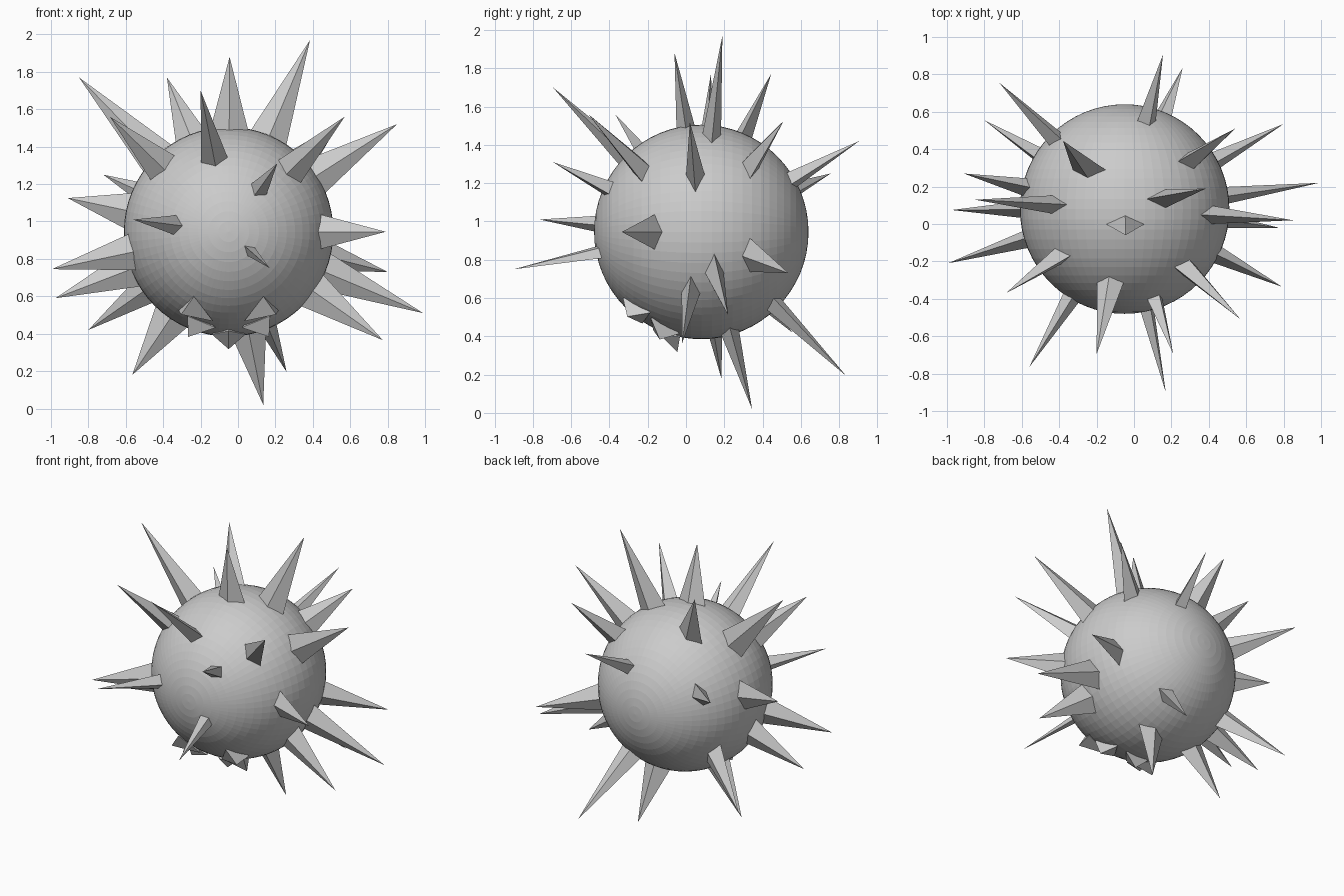
import bpy, bmesh, math
from mathutils import Vector, Matrix

if "Cube" in bpy.data.objects:
    bpy.data.objects.remove(bpy.data.objects["Cube"])

C = Vector((-0.05, 0.08, 0.945))   # body centre
R = 0.56                           # body radius


def add_object(name, bm):
    bmesh.ops.recalc_face_normals(bm, faces=bm.faces)
    me = bpy.data.meshes.new(name)
    bm.to_mesh(me)
    bm.free()
    ob = bpy.data.objects.new(name, me)
    bpy.context.collection.objects.link(ob)
    return ob


def pyramid(name, base, tip, wide, a, b):
    """Four-sided pyramid with a diamond base of half-diagonals a and b."""
    axis = (tip - base).normalized()
    wide = wide.normalized()
    narrow = wide.cross(axis).normalized()
    bm = bmesh.new()
    ring = [bm.verts.new(base + o) for o in
            (wide * a, narrow * b, wide * -a, narrow * -b)]
    top = bm.verts.new(tip)
    bm.faces.new(ring)
    for i in range(4):
        bm.faces.new((ring[i], ring[(i + 1) % 4], top))
    add_object(name, bm)


# body: flat-shaded sphere with its poles along y
bm = bmesh.new()
bmesh.ops.create_uvsphere(bm, u_segments=64, v_segments=32, radius=R)
bmesh.ops.transform(bm, verts=bm.verts,
                    matrix=Matrix.Translation(C) @ Matrix.Rotation(math.pi / 2, 4, 'X'))
add_object("body", bm)

# spines: tip positions, each spine points straight out of the body
tips = [
    (0.17, -0.90, 0.75), (-0.56, -0.765, 1.01), (0.21, -0.695, 1.31), (-0.20, -0.695, 1.70),
    (-0.85, 0.13, 1.77), (-0.38, 0.445, 1.77), (-0.045, -0.06, 1.88), (0.385, 0.19, 1.97),
    (0.57, -0.51, 1.56), (0.54, 0.51, 1.525), (0.85, 0.02, 1.52), (0.79, -0.335, 0.945),
    (0.80, 0.535, 0.73), (0.99, 0.22, 0.51), (0.775, -0.02, 0.365), (0.26, 0.835, 0.195),
    (0.135, 0.345, 0.02), (-0.565, 0.185, 0.18), (-0.80, 0.555, 0.42), (-0.975, 0.075, 0.59),
    (-0.995, -0.21, 0.745), (-0.91, 0.27, 1.125), (-0.72, 0.755, 1.25), (-0.685, -0.37, 1.56),
    (0.155, 0.905, 1.42),
]
for i, t in enumerate(tips, 1):
    tip = Vector(t)
    d = (tip - C).normalized()
    wide = d.cross(Vector((0, 1, 0)))
    pyramid(f"spine_{i:02d}", C + d * 0.54, tip, wide,
            max(0.105 * wide.length, 0.03), 0.05)

# mouth teeth: short pyramids on the lower front, leaning in to the mouth centre
mouth = Vector((0, -0.48, -0.88)).normalized()
teeth = [(-0.40, -0.60, -0.68), (0.40, -0.60, -0.68),
         (-0.34, -0.34, -0.88), (0.34, -0.34, -0.88), (0, -0.2, -0.98)]
for i, t in enumerate(teeth, 1):
    d = Vector(t).normalized()
    base = C + d * 0.56
    tip = C + d.lerp(mouth, 0.65).normalized() * 0.575
    pyramid(f"tooth_{i}", base, tip, (tip - base).cross(d), 0.09, 0.08)
